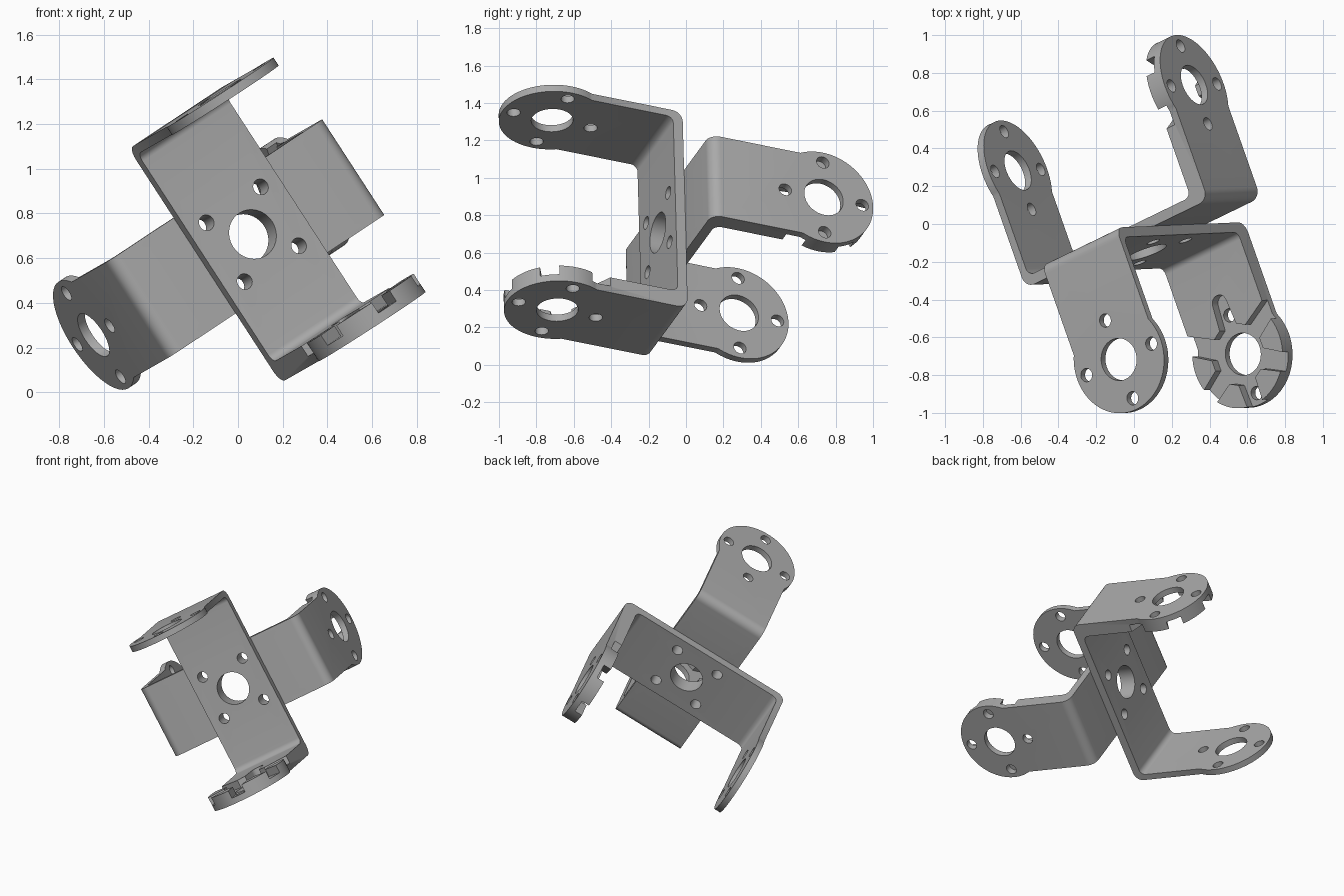
import bpy, bmesh
from math import sin, cos, pi, radians, sqrt, asin, acos
from mathutils import Vector, Matrix

if "Cube" in bpy.data.objects:
    bpy.data.objects.remove(bpy.data.objects["Cube"], do_unlink=True)

# Bracket dimensions
HALF_W, HALF_L = 0.255, 0.625       # half width of the strip, half length of the base
BASE_T, ARM_T, PAD_T = 0.055, 0.042, 0.097
HUB_Y, HUB_R = 0.65, 0.285          # centre and radius of the round arm end
BORE_R, SCREW_R, RING_R = 0.112, 0.036, 0.222

grey = bpy.data.materials.new("bracket grey")
GREY = (0.40, 0.40, 0.40, 1)
grey.diffuse_color = GREY
grey.use_nodes = True
grey.node_tree.nodes["Principled BSDF"].inputs["Base Color"].default_value = GREY


def prism(name, outline, lo, hi, place):
    """Extrude a 2D outline; place(u, v, depth) gives the 3D point."""
    bm = bmesh.new()
    face = bm.faces.new([bm.verts.new(place(u, v, lo)) for u, v in outline])
    shift = Vector(place(0, 0, hi)) - Vector(place(0, 0, lo))
    new = bmesh.ops.extrude_face_region(bm, geom=[face])["geom"]
    bmesh.ops.translate(bm, vec=shift,
                        verts=[g for g in new if isinstance(g, bmesh.types.BMVert)])
    bmesh.ops.recalc_face_normals(bm, faces=bm.faces)
    mesh = bpy.data.meshes.new(name)
    bm.to_mesh(mesh)
    bm.free()
    mesh.materials.append(grey)
    obj = bpy.data.objects.new(name, mesh)
    bpy.context.scene.collection.objects.link(obj)
    return obj


def along_x(u, v, d): return (d, u, v)
def along_y(u, v, d): return (u, d, v)
def along_z(u, v, d): return (u, v, d)


def circle(cx, cy, r, n=40):
    return [(cx + r * cos(2 * pi * i / n), cy + r * sin(2 * pi * i / n)) for i in range(n)]


def rounded(points, n=7):
    """Round the corners of an outline given as (x, y, radius)."""
    out = []
    for i, (x, y, r) in enumerate(points):
        p = Vector((x, y))
        if r == 0:
            out.append((x, y))
            continue
        u = (Vector(points[i - 1][:2]) - p).normalized()
        v = (Vector(points[(i + 1) % len(points)][:2]) - p).normalized()
        c = p + r * (u + v)
        for k in range(n + 1):
            t = pi / 2 * k / n
            out.append(tuple(c - r * (v * cos(t) + u * sin(t))))
    return out


def boolean(obj, cutter, operation):
    mod = obj.modifiers.new("cut", "BOOLEAN")
    mod.operation, mod.object, mod.solver = operation, cutter, "EXACT"
    bpy.context.view_layer.objects.active = obj
    bpy.ops.object.modifier_apply(modifier=mod.name)
    bpy.data.objects.remove(cutter, do_unlink=True)


def horn_outline():
    """Six-armed star; the arm towards the base is closed with a round end."""
    pts = []
    hub, root, tip, reach = 0.165, 0.056, 0.046, 0.45
    for k in range(6):
        a = -pi / 2 + k * pi / 3
        along, side = Vector((cos(a), sin(a))), Vector((-sin(a), cos(a)))
        inner = sqrt(hub ** 2 - root ** 2)
        arm = [(inner, -root)]
        if k == 0:
            arm += [(0.29 + tip * cos(t), tip * sin(t))
                    for t in [pi * (i / 10 - 0.5) for i in range(11)]]
        else:
            arm += [(reach, -tip), (reach, tip)]
        arm.append((inner, root))
        pts += [tuple(along * r + side * s + Vector((0, HUB_Y))) for r, s in arm]
    return pts


# U-shaped side profile, the lower arm thicker for the horn seat
profile = rounded([(1.1, HALF_L, 0), (0, HALF_L, 0.06), (0, -HALF_L, 0.06),
                   (1.1, -HALF_L, 0), (1.1, PAD_T - HALF_L, 0),
                   (BASE_T, PAD_T - HALF_L, 0.04), (BASE_T, HALF_L - ARM_T, 0.04),
                   (1.1, HALF_L - ARM_T, 0)])
front_bracket = prism("front_bracket", profile, -0.4, 0.4, along_x)

# Plan outline: straight strip with a slightly wider round end
start = -acos(HALF_W / HUB_R)
plan = [(-HALF_W, -0.1), (HALF_W, -0.1)]
for i in range(65):
    t = start + (pi - 2 * start) * i / 64
    plan.append((HUB_R * cos(t), HUB_Y + HUB_R * sin(t)))
boolean(front_bracket, prism("plan_cutter", plan, -1, 1, along_z), "INTERSECT")

# Horn seat in the thick arm
boolean(front_bracket, prism("horn_cutter", horn_outline(), ARM_T - HALF_L, 0, along_z),
        "DIFFERENCE")


def ring(cx, cy, turn):
    holes = [circle(cx, cy, BORE_R, 56)]
    for k in range(4):
        a = radians(turn + 90 * k)
        holes.append(circle(cx + RING_R * cos(a), cy + RING_R * sin(a), SCREW_R, 24))
    return holes


# Bores and screw holes in both arms and the base
for hole in ring(0, HUB_Y, 0):
    boolean(front_bracket, prism("arm_hole", hole, 0.3, 1, along_z), "DIFFERENCE")
    boolean(front_bracket, prism("seat_hole", hole, -1, ARM_T + 0.005 - HALF_L, along_z),
            "DIFFERENCE")
for hole in ring(0, 0, 45):
    boolean(front_bracket, prism("base_hole", hole, -0.1, 0.2, along_y), "DIFFERENCE")

bpy.ops.object.select_all(action="DESELECT")
front_bracket.select_set(True)
bpy.context.view_layer.objects.active = front_bracket
bpy.ops.object.shade_smooth_by_angle(angle=radians(30))

# Second bracket, back to back with the first and turned a quarter
rear_bracket = front_bracket.copy()
rear_bracket.data = front_bracket.data.copy()
rear_bracket.name = "rear_bracket"
bpy.context.scene.collection.objects.link(rear_bracket)

length = Vector((-0.547, -0.023, 0.843)).normalized()
width = Vector((0.769, 0.373, 0.509))
width = (width - length * width.dot(length)).normalized()
out = width.cross(length)
centre = Vector((0.048, -0.10, 0.697))


def pose(obj, x, y, z):
    m = Matrix((x, y, z)).transposed().to_4x4()
    m.translation = centre
    obj.matrix_world = m


pose(front_bracket, -width, out, length)
pose(rear_bracket, length, -out, -width)
